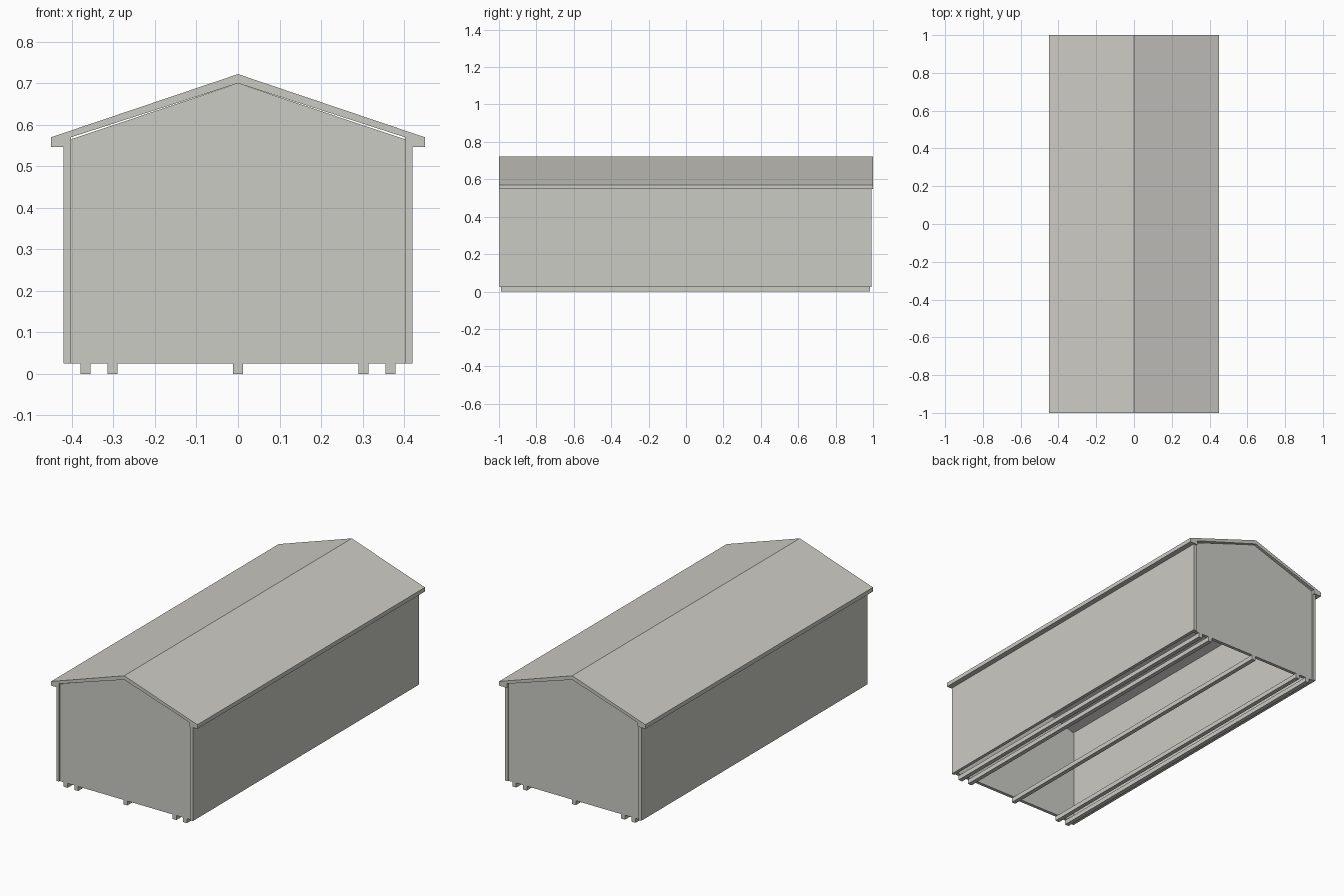
import bpy
import bmesh

if "Cube" in bpy.data.objects:
    bpy.data.objects.remove(bpy.data.objects["Cube"])

grey = bpy.data.materials.new("warm_grey")
grey.diffuse_color = (0.60, 0.595, 0.555, 1)
grey.use_nodes = True
grey.node_tree.nodes["Principled BSDF"].inputs["Base Color"].default_value = grey.diffuse_color


def extrude_profile(name, profile, y0, y1):
    """Extrude an x-z outline along y into a closed solid."""
    bm = bmesh.new()
    face = bm.faces.new([bm.verts.new((x, y0, z)) for x, z in profile])
    res = bmesh.ops.extrude_face_region(bm, geom=[face])
    moved = [v for v in res["geom"] if isinstance(v, bmesh.types.BMVert)]
    bmesh.ops.translate(bm, verts=moved, vec=(0, y1 - y0, 0))
    bmesh.ops.recalc_face_normals(bm, faces=bm.faces)
    mesh = bpy.data.meshes.new(name)
    bm.to_mesh(mesh)
    bm.free()
    mesh.materials.append(grey)
    obj = bpy.data.objects.new(name, mesh)
    bpy.context.collection.objects.link(obj)
    return obj


def rect(x0, x1, z0, z1):
    return [(x0, z0), (x1, z0), (x1, z1), (x0, z1)]


# Gabled roof slab with square eave blocks
half = [(0.45, 0.57), (0.45, 0.547), (0.402, 0.547), (0.402, 0.57)]
roof = [(0, 0.722)] + half + [(0, 0.70)] + [(-x, z) for x, z in reversed(half)]
extrude_profile("roof", roof, -1.0, 1.0)

# Long side walls
extrude_profile("right_wall", rect(0.402, 0.42, 0.025, 0.547), -0.997, 0.992)
extrude_profile("left_wall", rect(-0.42, -0.402, 0.025, 0.547), -0.997, 0.992)

# Gable end walls, set slightly in from the side wall ends
gable = [(-0.402, 0.025), (0.402, 0.025), (0.402, 0.565), (0, 0.70), (-0.402, 0.565)]
extrude_profile("front_wall", gable, -0.99, -0.972)
extrude_profile("back_wall", gable, 0.967, 0.985)

# Ground runners under the open floor
for i, x in enumerate((-0.367, -0.302, 0, 0.302, 0.367)):
    extrude_profile(f"runner_{i + 1}", rect(x - 0.012, x + 0.012, 0, 0.025), -0.99, 0.985)
